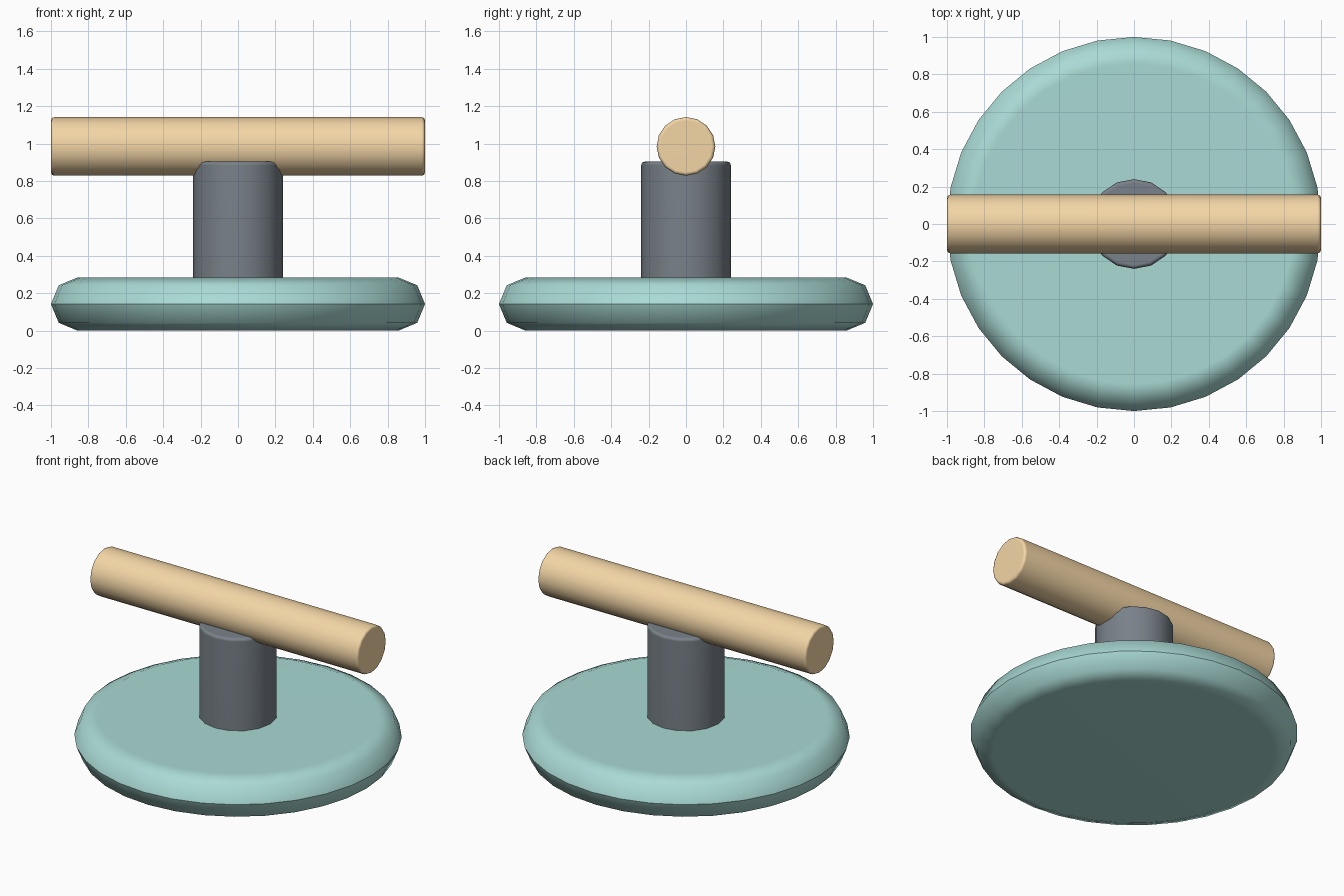
import bpy, bmesh, math
from mathutils import Matrix

if "Cube" in bpy.data.objects:
    bpy.data.objects.remove(bpy.data.objects["Cube"])


def material(name, rgb):
    m = bpy.data.materials.new(name)
    m.diffuse_color = (*rgb, 1)
    m.use_nodes = True
    m.node_tree.nodes["Principled BSDF"].inputs["Base Color"].default_value = m.diffuse_color
    return m


def rounded_profile(radius, z0, z1, r):
    """Cylinder side profile (radius, z) with two-segment rounded rims."""
    k = r * (1 - math.sqrt(0.5))
    lower = [(radius - r, z0), (radius - k, z0 + k), (radius, z0 + r)]
    upper = [(radius, z1 - r), (radius - k, z1 - k), (radius - r, z1)]
    if z1 - z0 - 2 * r < 1e-4:
        upper = upper[1:]
    return lower + upper


def turned(name, profile, sides, mat, matrix=Matrix(), sharp_ring=None):
    """Lathe a profile round z, cap both ends and shade smooth."""
    bm = bmesh.new()
    rings = []
    for r, z in profile:
        rings.append([bm.verts.new((r * math.cos(2 * math.pi * i / sides),
                                    r * math.sin(2 * math.pi * i / sides), z))
                      for i in range(sides)])
    for a, b in zip(rings, rings[1:]):
        for i in range(sides):
            j = (i + 1) % sides
            bm.faces.new((a[i], a[j], b[j], b[i]))
    bm.faces.new(rings[0][::-1])
    bm.faces.new(rings[-1])
    for f in bm.faces:
        f.smooth = True
    if sharp_ring is not None:
        ring = set(rings[sharp_ring])
        for e in bm.edges:
            if all(v in ring for v in e.verts):
                e.smooth = False
    bm.transform(matrix)
    bmesh.ops.recalc_face_normals(bm, faces=bm.faces)
    mesh = bpy.data.meshes.new(name)
    bm.to_mesh(mesh)
    bm.free()
    mesh.materials.append(mat)
    ob = bpy.data.objects.new(name, mesh)
    bpy.context.collection.objects.link(ob)
    # Keep the flat caps flat-looking next to the rounded rims
    wn = ob.modifiers.new("weighted_normals", 'WEIGHTED_NORMAL')
    wn.keep_sharp = True
    return ob


teal = material("teal", (0.40, 0.70, 0.66))
charcoal = material("charcoal", (0.19, 0.22, 0.25))
orange = material("orange", (0.90, 0.67, 0.38))

# Round base disc with a crease around its widest ring
turned("base_disc", rounded_profile(1.0, 0.0, 0.284, 0.142), 32, teal, sharp_ring=2)

# Upright post
turned("post", rounded_profile(0.24, 0.2, 0.904, 0.02), 16, charcoal)

# Horizontal handle bar along x
along_x = Matrix.Translation((0, 0, 0.985)) @ Matrix.Rotation(math.pi / 2, 4, 'Y')
turned("handle_bar", rounded_profile(0.157, -1.0, 1.0, 0.018), 16, orange, along_x)
